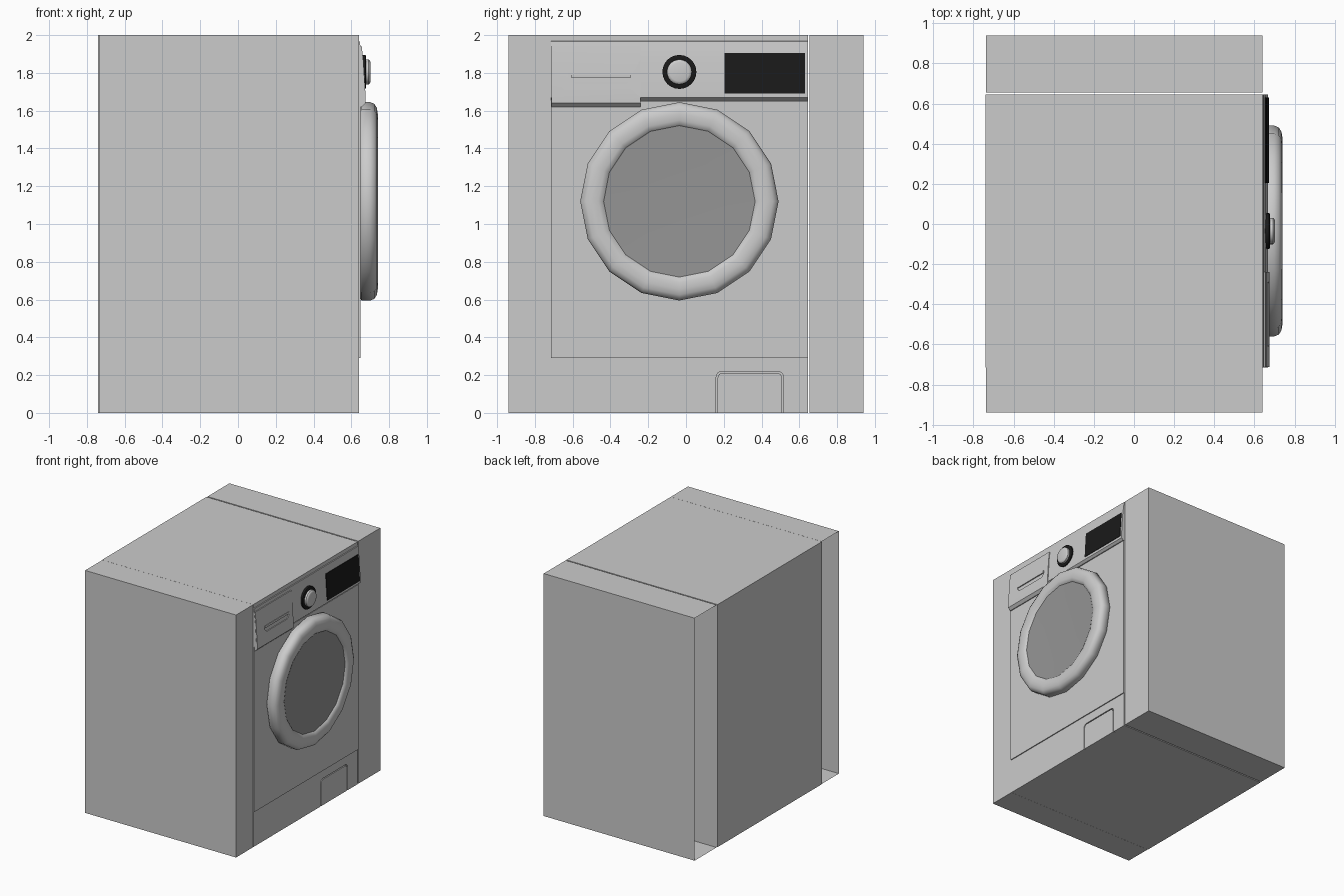
import bpy, bmesh
from math import sin, cos, pi, radians

if "Cube" in bpy.data.objects:
    bpy.data.objects.remove(bpy.data.objects["Cube"])


def material(name, v):
    m = bpy.data.materials.new(name)
    m.diffuse_color = (v, v, v, 1)
    m.use_nodes = True
    m.node_tree.nodes["Principled BSDF"].inputs["Base Color"].default_value = m.diffuse_color
    return m


BLACK = material("black_plastic", 0.01)
GLASS = material("grey_glass", 0.3)


def finish(name, bm, mat=None, smooth=None, fix=True):
    if fix:
        bmesh.ops.recalc_face_normals(bm, faces=bm.faces)
    me = bpy.data.meshes.new(name)
    bm.to_mesh(me)
    bm.free()
    ob = bpy.data.objects.new(name, me)
    bpy.context.collection.objects.link(ob)
    if mat:
        me.materials.append(mat)
    if smooth:
        bpy.ops.object.select_all(action='DESELECT')
        ob.select_set(True)
        bpy.context.view_layer.objects.active = ob
        bpy.ops.object.shade_smooth_by_angle(angle=radians(smooth))
    return ob


def prism(name, pts, a, b, axis='y', mat=None, smooth=None):
    """Extrude (x, z) points along y, or (y, z) points along x."""
    bm = bmesh.new()
    put = (lambda p, t: (p[0], t, p[1])) if axis == 'y' else (lambda p, t: (t, p[0], p[1]))
    lo = [bm.verts.new(put(p, a)) for p in pts]
    hi = [bm.verts.new(put(p, b)) for p in pts]
    bm.faces.new(lo)
    bm.faces.new(hi[::-1])
    for i in range(len(pts)):
        j = (i + 1) % len(pts)
        bm.faces.new((lo[i], hi[i], hi[j], lo[j]))
    return finish(name, bm, mat, smooth)


def box(name, x0, x1, y0, y1, z0, z1, mat=None):
    return prism(name, [(x0, z0), (x1, z0), (x1, z1), (x0, z1)], y0, y1, mat=mat)


def lathe(name, profile, n, cy, cz, mat=None, smooth=40):
    """Revolve (x, radius) points about an axis parallel to x; radius 0 closes."""
    bm = bmesh.new()
    rings = []
    for x, r in profile:
        if r == 0:
            rings.append([bm.verts.new((x, cy, cz))] * n)
        else:
            rings.append([bm.verts.new((x, cy + r * sin(2 * pi * i / n), cz + r * cos(2 * pi * i / n)))
                          for i in range(n)])
    for p, q in zip(rings, rings[1:]):
        for i in range(n):
            j = (i + 1) % n
            bm.faces.new(dict.fromkeys((p[i], p[j], q[j], q[i])))
    bmesh.ops.recalc_face_normals(bm, faces=bm.faces)
    if sum(f.normal.x * f.calc_area() for f in bm.faces) < 0:
        bmesh.ops.reverse_faces(bm, faces=bm.faces)
    return finish(name, bm, mat, smooth, fix=False)


def cut(target, cutter):
    mod = target.modifiers.new("cut", 'BOOLEAN')
    mod.object = cutter
    mod.operation = 'DIFFERENCE'
    mod.solver = 'EXACT'
    cutter.hide_render = True
    cutter.hide_viewport = True


def arch(y0, y1, z0, z1, r):
    """Rectangle with rounded top corners, as (y, z) points."""
    pts = [(y0, z0), (y1, z0)]
    for cy, start in ((y1 - r, 0), (y0 + r, 90)):
        for k in range(5):
            a = radians(start + k * 22.5)
            pts.append((cy + r * cos(a), z1 - r + r * sin(a)))
    return pts


# Side cabinets, open at the back and against the machine
def cabinet(name, outer, inner):
    bm = bmesh.new()
    bmesh.ops.create_cube(bm, size=1)
    for v in bm.verts:
        v.co = (0.64 if v.co.x > 0 else -0.737,
                outer if v.co.y * outer > 0 else inner,
                2 if v.co.z > 0 else 0)
    gone = [f for f in bm.faces
            if all(v.co.x < 0 for v in f.verts) or all(v.co.y == inner for v in f.verts)]
    s = [f for f in bm.faces if f not in gone]
    bmesh.ops.recalc_face_normals(bm, faces=bm.faces)
    bmesh.ops.delete(bm, geom=gone, context='FACES')
    return finish(name, bm, fix=False)


cabinet("cabinet_left", -0.94, -0.716)
cabinet("cabinet_right", 0.94, 0.655)

# Machine body with a groove around the filter hatch
Y0, Y1 = -0.715, 0.645
body = box("machine_body", -0.74, 0.64, Y0, Y1, 0, 2)
cut(body, prism("hatch_cutter", arch(0.16, 0.515, -0.05, 0.22, 0.03), 0.625, 0.7, 'x'))
prism("filter_hatch", arch(0.168, 0.507, 0, 0.212, 0.025), 0.62, 0.64, 'x')

# Front sheet above the kick strip
box("front_sheet", 0.63, 0.648, Y0, Y1, 0.29, 1.65)


# Control panel, bulging outward toward its lower edge
def face(d):
    return [(0.645 + d, 1.965), (0.651 + d, 1.92), (0.657 + d, 1.87), (0.668 + d, 1.69), (0.668 + d, 1.67)]


back = [(0.65, 1.655), (0.63, 1.655), (0.63, 1.975)]
prism("control_panel", face(0) + back, Y0, Y1, smooth=30)

# Detergent drawer with a handle slot
drawer = prism("detergent_drawer",
               [(0.64, 1.94), (0.655, 1.94), (0.663, 1.87), (0.676, 1.67), (0.676, 1.64), (0.655, 1.62), (0.64, 1.62)],
               Y0 + 0.002, -0.24, smooth=30)
slot = [(-0.61, 1.79), (-0.61, 1.765), (-0.585, 1.738), (-0.315, 1.738), (-0.29, 1.765), (-0.29, 1.79)]
cut(drawer, prism("slot_cutter", slot, 0.655, 0.72, 'x'))
box("drawer_handle_lip", 0.66, 0.672, -0.605, -0.295, 1.772, 1.79)

# Display
prism("display", [(0.645, 1.905), (0.657, 1.905), (0.662, 1.87), (0.672, 1.69), (0.65, 1.69)],
      0.205, 0.63, mat=BLACK)

# Programme dial and its dark surround
CY = -0.035
lathe("dial_ring", [(0.65, 0.09), (0.674, 0.09), (0.677, 0.085), (0.677, 0.06)], 24, CY, 1.805, BLACK)
lathe("dial_knob", [(0.66, 0.066), (0.692, 0.066), (0.699, 0.06), (0.702, 0.05), (0.702, 0)], 24, CY, 1.805)

# Round door: rim and glass
lathe("door_rim", [(0.648, 0.515), (0.655, 0.525), (0.7, 0.525), (0.722, 0.516), (0.735, 0.495),
                   (0.74, 0.465), (0.738, 0.43), (0.729, 0.405), (0.715, 0.397)], 16, CY, 1.12, smooth=60)
lathe("door_glass", [(0.722, 0.401), (0.718, 0.25), (0.715, 0)], 16, CY, 1.12, GLASS)
